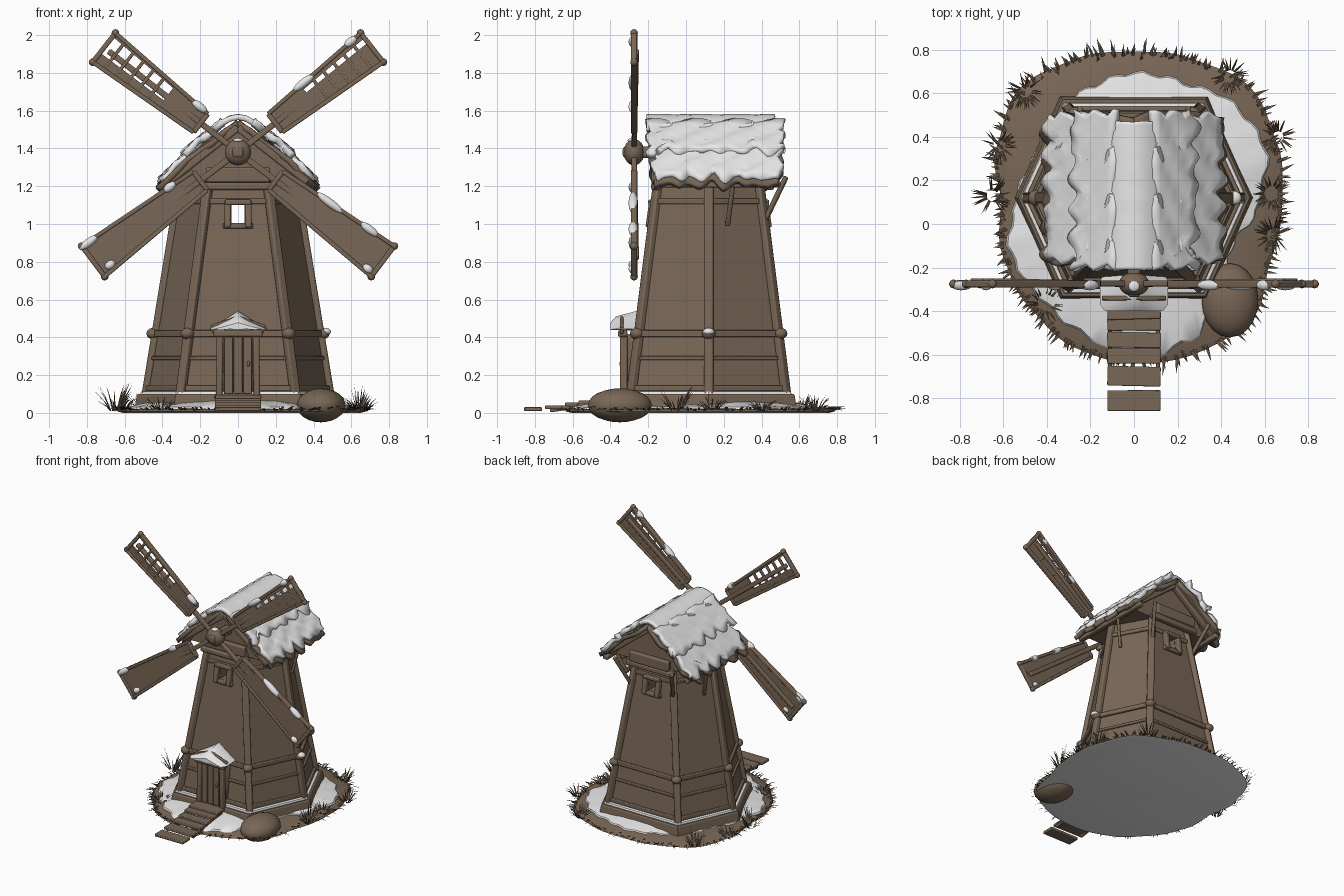
import bpy, bmesh, math, random
from mathutils import Vector, Matrix

random.seed(4)
if "Cube" in bpy.data.objects:
    bpy.data.objects.remove(bpy.data.objects["Cube"])


def material(name, rgb):
    m = bpy.data.materials.new(name)
    m.use_nodes = True
    m.diffuse_color = (*rgb, 1)
    bsdf = m.node_tree.nodes["Principled BSDF"]
    bsdf.inputs["Base Color"].default_value = (*rgb, 1)
    bsdf.inputs["Roughness"].default_value = 0.9
    return m


WOOD = material("weathered brown", (0.19, 0.135, 0.092))
SNOW = material("snow white", (0.8, 0.8, 0.8))
GRASS = material("dry grass", (0.12, 0.085, 0.055))
CY = 0.12  # tower axis


def obj(name, bm, *mats, bevel=0, smooth=True):
    bmesh.ops.recalc_face_normals(bm, faces=bm.faces)
    me = bpy.data.meshes.new(name)
    bm.to_mesh(me)
    bm.free()
    for m in mats:
        me.materials.append(m)
    o = bpy.data.objects.new(name, me)
    bpy.context.collection.objects.link(o)
    bpy.context.view_layer.objects.active = o
    bpy.ops.object.select_all(action='DESELECT')
    o.select_set(True)
    if smooth:
        bpy.ops.object.shade_smooth_by_angle(angle=math.radians(40))
    if bevel:
        mod = o.modifiers.new("worn edges", 'BEVEL')
        mod.width, mod.segments = bevel, 2
    return o


def beam(name, a, b, w, d, mat=WOOD, up=(0, 0, 1)):
    a, b = Vector(a), Vector(b)
    z = (b - a).normalized()
    x = Vector(up).cross(z).normalized()
    y = z.cross(x)
    rot = Matrix((x, y, z)).transposed().to_4x4()
    bm = bmesh.new()
    bmesh.ops.create_cube(bm, size=1, matrix=Matrix.Translation((a + b) / 2) @ rot
                          @ Matrix.Diagonal((w, d, (b - a).length, 1)))
    return obj(name, bm, mat, bevel=min(w, d) * 0.25)


def blob(name, c, r, mat=SNOW, rot=0):
    bm = bmesh.new()
    bmesh.ops.create_icosphere(bm, subdivisions=3, radius=1, matrix=Matrix.Translation(c)
                               @ Matrix.Rotation(rot, 4, 'Y') @ Matrix.Diagonal((*r, 1)))
    return obj(name, bm, mat)


def loft(name, rings, *mats, **kw):
    bm = bmesh.new()
    rows = [[bm.verts.new(p) for p in ring] for ring in rings]
    n = len(rows[0])
    for r, s in zip(rows, rows[1:]):
        for i in range(n):
            bm.faces.new((r[i], r[(i + 1) % n], s[(i + 1) % n], s[i]))
    bm.faces.new(rows[0][::-1])
    bm.faces.new(rows[-1])
    if len(mats) > 1:
        bm.normal_update()
        for f in bm.faces:
            f.material_index = int(abs(f.normal.z) > 0.9 and f.calc_center_median().z < 0.005)
    return obj(name, bm, *mats, **kw)


# Ground disc and snow sheet
def outline(radii, scale, z, noise=0.0):
    n, pts = len(radii), []
    for k in range(n * 6):
        i, t = divmod(k / 6, 1)
        t = (1 - math.cos(t * math.pi)) / 2
        r = radii[int(i)] * (1 - t) + radii[(int(i) + 1) % n] * t
        r = (r + noise * math.sin(k * 1.7)) * scale
        a = math.tau * k / (n * 6)
        pts.append((r * math.cos(a), 0.1 + r * math.sin(a), z))
    return pts


EARTH = [.68, .71, .75, .71, .69, .71, .74, .68, .61, .65, .68, .72, .74, .75, .76, .68]
DRIFT = [.58, .66, .65, .6, .6, .57, .55, .51, .55, .62, .62, .65, .73, .69, .55, .5]
loft("ground", [outline(EARTH, s, z) for s, z in ((.95, 0), (1, .008), (.97, .02), (.6, .03))],
     WOOD, SNOW)
loft("ground_snow", [outline(DRIFT, s, z, .01) for s, z in ((1, .015), (.98, .032), (.85, .05), (.6, .07))],
     SNOW)


# Grass fringe and tufts
def spikes(name, blades):
    bm = bmesh.new()
    for base, tip, w in blades:
        base, tip = Vector(base), Vector(tip)
        side = (tip - base).cross(Vector((.3, .2, 1))).normalized() * w
        mid = base.lerp(tip, .5) + Vector((0, 0, .01))
        v = [bm.verts.new(p) for p in (base - side, base + side, mid + side * .7, mid - side * .7, tip)]
        bm.faces.new(v[:4])
        bm.faces.new((v[3], v[2], v[4]))
    obj(name, bm, GRASS, smooth=False)


rim, fringe = outline(EARTH, 1, .01), []
for p in rim * 3:
    p = Vector(p) + Vector((random.uniform(-.02, .02), random.uniform(-.02, .02), 0))
    out = (p - Vector((0, .1, .01))).normalized()
    turn = Matrix.Rotation(random.uniform(-.7, .7), 3, 'Z')
    fringe.append((p - out * .03, p + turn @ out * random.uniform(.01, .055)
                   + Vector((0, 0, random.uniform(0, .025))), .008))
spikes("grass_fringe", fringe)
TUFTS = ((-.5, .61, .1), (.44, .68, .09), (-.65, .13, .16), (-.41, -.37, .08),
         (.64, -.05, .15), (.63, .14, .08), (-.62, .36, .07), (.66, .4, .07))
for x, y, h in TUFTS:
    tuft = []
    for k in range(26):
        a, lean = random.uniform(0, math.tau), random.uniform(.1, .08 + h * .35)
        d = Vector((math.cos(a), math.sin(a), 0))
        root = Vector((x, y, .01)) + d * .025
        tuft.append((root, root + d * lean * .6 + Vector((0, 0, h * random.uniform(.3, 1))), .005))
    spikes("grass_tuft", tuft)
blob("boulder", (.44, -.35, .04), (.13, .17, .09), WOOD)


# Tower: six-sided and tapered
def ring(z, grow=0.0):
    t = (z - .1) / 1.1
    xs, xf, yh = .485 - .175 * t + grow, .3 - .14 * t + grow * .6, .405 - .135 * t + grow
    return [Vector((x, CY + y, z)) for x, y in
            ((xs, 0), (xf, yh), (-xf, yh), (-xs, 0), (-xf, -yh), (xf, -yh))]


tower = loft("tower_walls", [ring(.05), ring(.42), ring(1.25)], WOOD, smooth=False)
bm = bmesh.new()
bmesh.ops.create_cube(bm, size=1, matrix=Matrix.Translation((0, CY, 1.055)) @ Matrix.Diagonal((.07, 2, .1, 1)))
cutter = obj("window_cutter", bm)
cutter.hide_render = True
bpy.context.view_layer.objects.active = tower
cut = tower.modifiers.new("window", 'BOOLEAN')
cut.object, cut.operation = cutter, 'DIFFERENCE'
bpy.ops.object.modifier_apply(modifier="window")
bpy.data.objects.remove(cutter)

loft("plinth", [ring(.03, .05), ring(.09, .05), ring(.1, .045)], WOOD, smooth=False)
loft("plinth_snow", [ring(.08, .038), ring(.112, .03), ring(.118, .0)], SNOW)
for i in range(6):
    j = (i + 1) % 6
    foot, knee, head = ring(.08, .005)[i], ring(.42, .015)[i], ring(1.22, .0)[i]
    out = Vector((foot.x, foot.y - CY, 0)).normalized()
    beam("corner_post", foot, head, .05, .04, up=out)
    blob("post_joint", knee, (.036, .036, .03), WOOD)
    for z, g, w in ((.42, .012, .035), (.29, .002, .02), (.13, .006, .03), (1.12, .002, .03)):
        a, b = ring(z, g)[i], ring(z, g)[j]
        beam("wall_rail", a, b, .022, w)
blob("joint_snow", ring(.43, .03)[0], (.03, .03, .02))

# Window frames, front and back
for s in (-1, 1):
    y = CY + s * .29
    for x in (-.055, .055):
        beam("window_jamb", (x, y + s * .02, .98), (x, y, 1.12), .035, .05, up=(0, 1, 0))
    for z, w in ((.99, .16), (1.115, .14)):
        beam("window_rail", (-w / 2, y, z), (w / 2, y, z), .06, .028)

# Gable block, boards and roof structure
GABLE = ((-.33, 1.21), (.33, 1.21), (.2, 1.38), (.06, 1.51), (-.06, 1.51), (-.2, 1.38))
loft("gable", [[(x, y, z) for x, z in GABLE] for y in (-.12, .4)], WOOD, smooth=False)
for y in (-.16, .44):
    beam("gable_tie", (-.2, y, 1.2), (.2, y, 1.2), .05, .04)
    beam("gable_board", (-.17, y + .01, 1.26), (.17, y + .01, 1.26), .04, .08)
    for s in (-1, 1):
        beam("barge_board", (0, y, 1.51), (s * .37, y, 1.22), .04, .045, up=(0, 1, 0))
for s in (-1, 1):
    beam("eave_beam", (s * .35, -.17, 1.21), (s * .35, .5, 1.21), .04, .035)
    beam("side_strut", (s * .31, .22, .99), (s * .36, .25, 1.22), .022, .022)
    beam("back_strut", (s * .17, .4, .98), (s * .25, .53, 1.25), .025, .025)


# Roof sheets: wavy strips running along the ridge
def sheet(name, path, y0, y1, thick, mat, wave, n=44):
    bm, steps, rows = bmesh.new(), 6, []
    phase = random.uniform(0, 6)
    for i in range(n + 1):
        t, row = i / n, []
        jag = wave * (abs(math.sin(t * 15 + phase)) - .5 + .4 * math.sin(t * 37))
        for k in range(steps + 1):
            f = k / steps * (len(path) - 1)
            q = min(int(f), len(path) - 2)
            p = Vector(path[q]).lerp(Vector(path[q + 1]), f - q)
            e = (k / steps) ** 2
            ends = wave * .6 * math.sin(k * 2.1 + phase)
            x = p.x + jag * e * (1 if path[-1][0] > 0 else -1)
            z = p.y - jag * e * .8 + wave * .35 * math.sin(t * 21 + k * 1.9)
            row.append(bm.verts.new((x, y0 + (y1 - y0) * t + ends * (2 * t - 1), z)))
        rows.append(row)
    for r, s in zip(rows, rows[1:]):
        for k in range(steps):
            bm.faces.new((r[k], r[k + 1], s[k + 1], s[k]))
    o = obj(name, bm, mat)
    mod = o.modifiers.new("thickness", 'SOLIDIFY')
    mod.thickness, mod.offset = thick, 0


for s in (-1, 1):
    sheet("roof_boards", [(0, 1.53), (s * .2, 1.39), (s * .4, 1.21)], -.18, .5, .03, WOOD, .03)
    sheet("lower_snow", [(s * .2, 1.43), (s * .39, 1.245)], -.17, .5, .035, SNOW, .032)
    sheet("middle_snow", [(s * .08, 1.54), (s * .27, 1.385)], -.2, .51, .035, SNOW, .03)
sheet("ridge_snow", [(-.125, 1.5), (-.06, 1.555), (0, 1.567), (.06, 1.555), (.125, 1.5)],
      -.21, .47, .03, SNOW, .004)

# Porch, door and steps
beam("porch", (0, -.325, .26), (0, -.15, .26), .22, .34)
for s in (-1, 1):
    beam("door_jamb", (s * .1, -.33, .09), (s * .095, -.33, .43), .035, .04, up=(0, 1, 0))
    beam("porch_rafter", (0, -.34, .49), (s * .14, -.34, .44), .05, .02, up=(0, 1, 0))
    beam("stair_stringer", (s * .11, -.36, .07), (s * .11, -.72, .015), .02, .025)
for x in (-.05, 0, .05):
    beam("door_plank", (x, -.336, .1), (x, -.336, .4), .046, .012, up=(0, 1, 0))
beam("lintel", (-.13, -.335, .42), (.13, -.335, .42), .05, .035)
blob("door_handle", (.055, -.345, .26), (.008, .008, .015), WOOD)
CAP = ((-.155, .445), (-.1, .475), (-.04, .51), (0, .535), (.04, .51), (.1, .475),
       (.155, .445), (.1, .44), (.05, .45), (0, .44), (-.05, .45), (-.1, .437))
loft("porch_snow", [[(x * k, y, .44 + (z - .44) * h) for x, z in CAP]
                    for y, k, h in ((-.4, .85, .4), (-.37, 1, .75), (-.26, 1, 1.05), (-.2, .8, 1))], SNOW)
for y, d, z in ((-.39, .1, .085), (-.45, .08, .07), (-.53, .07, .055), (-.605, .07, .045),
                (-.695, .09, .03), (-.81, .095, .02)):
    beam("step", (-.122, y, z), (.122, y + random.uniform(-.008, .008), z), d, .02)

# Sails
HUB = Vector((0, -.275, 1.38))
blob("hub", HUB, (.07, .055, .07), WOOD)
blob("hub_snow", HUB + Vector((0, -.01, .063)), (.025, .025, .012))
beam("axle", HUB + Vector((0, -.06, 0)), (0, -.05, 1.38), .06, .06)


def sail(angle, length, slot, snow):
    c, s = math.cos(math.radians(angle)), math.sin(math.radians(angle))

    def at(u, v, dy=0):  # v is -1..1 across the widening sail
        half = .062 + .036 * (u - .25) / .65
        return HUB + Vector((u * c - v * half * s, dy, u * s + v * half * c))

    def panel(u0, u1, v0, v1):
        loft("sail_panel", [[at(u0, v0, y), at(u1, v0, y), at(u1, v1, y), at(u0, v1, y)]
                            for y in (-.008, .008)], WOOD, smooth=False)

    front = (0, 1, 0)
    beam("sail_spar", HUB, at(length - .03, 0, .012), .032, .028, up=front)
    for v in (-1, 1):
        beam("sail_edge", at(.25, v), at(length, v), .022, .034, up=front)
        blob("sail_corner", at(length, v), (.02, .02, .02), WOOD)
    for u in (.25, length):
        beam("sail_end", at(u, -1), at(u, 1), .026, .03, up=front)
    if slot:
        panel(.25, .48, -1, 1)
        panel(.48, length, -1, slot[0])
        panel(.48, length, slot[1], 1)
        for k in range(1, 6):
            u = .48 + k * (length - .48) / 6
            beam("sail_slat", at(u, -1), at(u, 1), .018, .018, up=front)
    else:
        panel(.25, length, -1, 1)
    for u, v, r in snow:
        blob("sail_snow", at(u, v, -.005), (r, .024, .022), rot=-math.radians(angle))


sail(142, .9, (-.75, .35), ((.31, -1, .05),))
sail(38, .9, (.35, .65), ((.5, 1, .07), (.83, 1, .04)))
sail(217, .96, None, ((.92, -.95, .06), (.4, -1, .04), (.9, .7, .03)))
sail(323, .96, None, ((.55, 1, .09), (.8, 1, .06), (.92, -.8, .03)))
